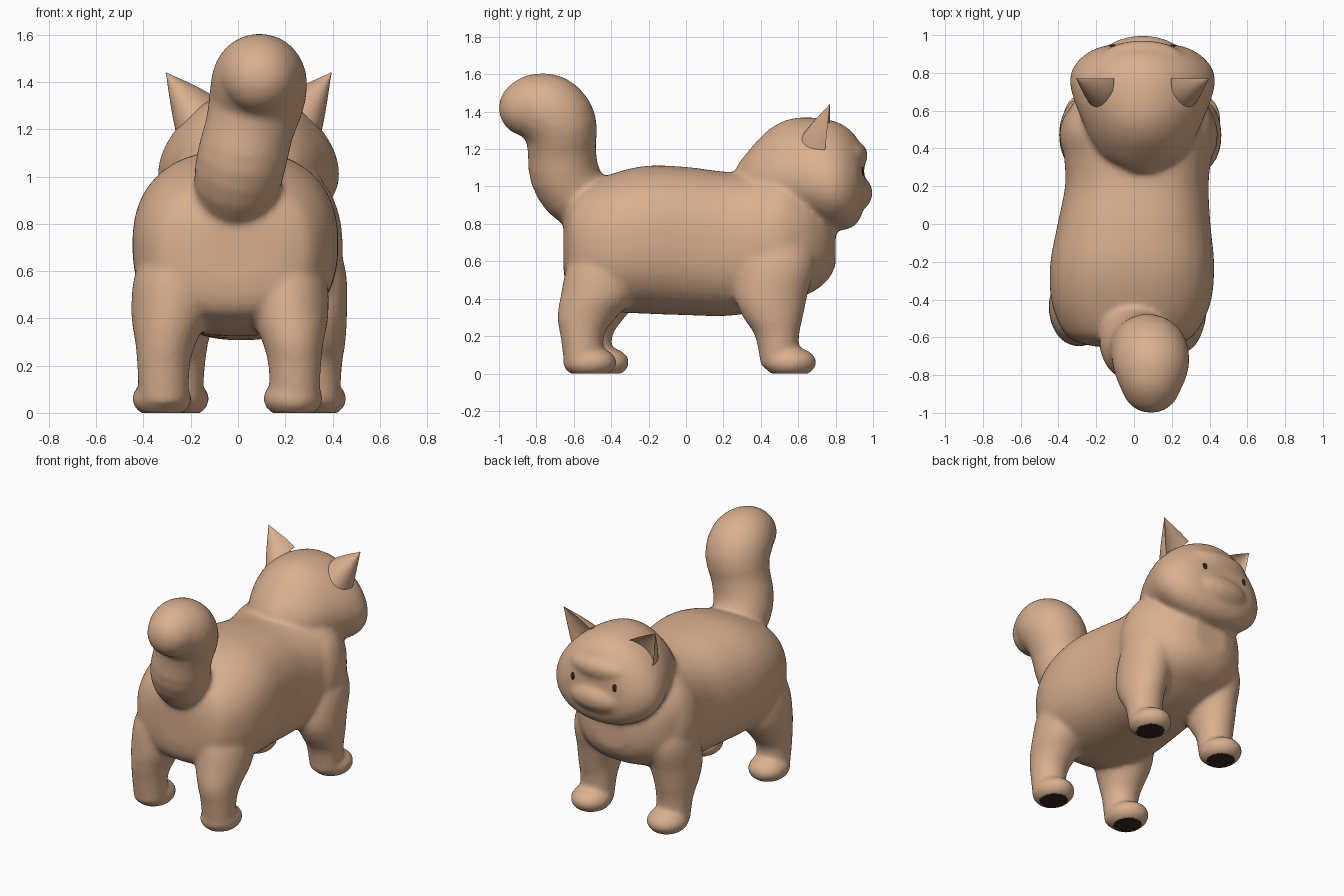
import bpy, bmesh, math
from mathutils import Vector, Matrix

if "Cube" in bpy.data.objects:
    bpy.data.objects.remove(bpy.data.objects["Cube"])

HX = 0.045  # head centre line


def material(name, rgb):
    m = bpy.data.materials.new(name)
    m.diffuse_color = (*rgb, 1)
    m.use_nodes = True
    m.node_tree.nodes["Principled BSDF"].inputs["Base Color"].default_value = m.diffuse_color
    return m


fur = material("tan_fur", (0.69, 0.43, 0.275))
dark = material("dark_brown", (0.035, 0.02, 0.014))


def add_object(name, bm, mats):
    bmesh.ops.recalc_face_normals(bm, faces=bm.faces)
    me = bpy.data.meshes.new(name)
    bm.to_mesh(me)
    bm.free()
    ob = bpy.data.objects.new(name, me)
    bpy.context.collection.objects.link(ob)
    for m in mats:
        me.materials.append(m)
    me.shade_smooth()
    return ob


def spline(keys, steps=4):
    """Catmull-Rom interpolation of a list of tuples."""
    out = []
    n = len(keys)
    for i in range(n - 1):
        a, b, c, d = (keys[max(0, min(n - 1, i + k))] for k in (-1, 0, 1, 2))
        for s in range(steps):
            t = s / steps
            out.append([0.5 * (2 * q + (r - p) * t + (2 * p - 5 * q + 4 * r - w) * t * t
                               + (3 * q - p - 3 * r + w) * t ** 3)
                        for p, q, r, w in zip(a, b, c, d)])
    out.append(list(keys[-1]))
    return out


def loft(bm, rings):
    """Bridge equal point loops and cap both ends."""
    loops = [[bm.verts.new(p) for p in r] for r in rings]
    n = len(loops[0])
    for a, b in zip(loops, loops[1:]):
        for i in range(n):
            j = (i + 1) % n
            bm.faces.new((a[i], a[j], b[j], b[i]))
    bm.faces.new(loops[0])
    bm.faces.new(loops[-1])


def oval(center, u, v, n=40, pear=0.0, power=2.0):
    """Superellipse loop; pear widens the lower half."""
    pts = []
    for i in range(n):
        a = 2 * math.pi * (i + 0.5) / n
        c, s = (math.copysign(abs(f(a)) ** (2 / power), f(a)) for f in (math.cos, math.sin))
        pts.append(center + u * (c * (1 - pear * s)) + v * s)
    return pts


def along_y(bm, keys, **shape):
    """Keys: y, centre x, top z, bottom z, half width."""
    loft(bm, [oval(Vector((cx, y, (t + b) / 2)), Vector((w, 0, 0)),
                   Vector((0, 0, (t - b) / 2)), **shape)
              for y, cx, t, b, w in spline(keys)])


def along_z(bm, keys):
    """Keys: z, centre x, centre y, half width, half depth."""
    loft(bm, [oval(Vector((cx, cy, z)), Vector((rx, 0, 0)), Vector((0, ry, 0)), n=28)
              for z, cx, cy, rx, ry in spline(keys)])


def ball(bm, c, r, n=24, rows=14):
    """Ellipsoid made of stacked ovals."""
    rings = []
    for k in range(rows + 1):
        a = math.pi * (0.04 + 0.92 * k / rows)
        w = math.sin(a)
        rings.append(oval(Vector(c) - Vector((0, 0, r[2] * math.cos(a))),
                          Vector((r[0] * w, 0, 0)), Vector((0, r[1] * w, 0)), n=n))
    loft(bm, rings)


bm = bmesh.new()

# Torso
along_y(bm, [(-.655, -.02, .82, .55, .12), (-.635, -.02, .89, .46, .25),
             (-.58, -.02, .98, .40, .345), (-.42, -.015, 1.06, .335, .42),
             (-.22, -.01, 1.11, .32, .435), (0, 0, 1.105, .312, .405),
             (.2, .015, 1.08, .307, .38), (.35, .02, 1.08, .325, .39),
             (.5, .025, 1.10, .36, .41), (.62, .03, 1.05, .41, .365),
             (.70, .03, .98, .45, .305), (.765, .03, .92, .51, .22),
             (.80, .03, .84, .58, .12)], power=2.4)

# Head, wider at the cheeks
along_y(bm, [(.27, HX, 1.11, .98, .08), (.35, HX, 1.21, .92, .20),
             (.45, HX, 1.31, .85, .27), (.55, HX, 1.36, .82, .315),
             (.65, HX, 1.37, .80, .355), (.75, HX, 1.36, .77, .378),
             (.83, HX, 1.335, .765, .36), (.90, HX, 1.28, .79, .295),
             (.94, HX, 1.20, .85, .21), (.952, HX, 1.13, .93, .11)], pear=0.19)

# Broad muzzle and brow with a shallow fold between them
ball(bm, (HX, .885, .965), (.215, .113, .105))
ball(bm, (HX, .875, 1.165), (.22, .098, .085))

# Hind legs and paws; the left one steps slightly forward
for x, shift in ((-.315, .045), (.24, 0)):
    along_z(bm, [(.04, x, -.545 + shift, .105, .105), (.2, x, -.555 + shift, .112, .117),
                 (.3, x * .97, -.53 + shift, .13, .158),
                 (.42, x * .91, -.465 + shift / 2, .165, .205),
                 (.6, x * .85, -.42, .165, .21), (.8, x * .7, -.40, .10, .14)])
    ball(bm, (x - .007, -.515 + shift * 1.5, .06), (.128, .145, .085))

# Front legs and paws
for x in (-.255, .325):
    along_z(bm, [(.04, x, .5, .105, .1), (.2, x, .487, .116, .118),
                 (.3, x, .465, .13, .16), (.42, x * .96, .455, .15, .195),
                 (.6, x * .93, .49, .155, .2), (.8, x * .85, .50, .12, .14)])
    ball(bm, (x + .005, .555, .06), (.13, .143, .085))
# Shoulders
for x in (-.27, .32):
    ball(bm, (x, .47, .70), (.125, .17, .28))

# Tail, rising then curling backwards
for x, y, z, r in spline([(0, -.48, .91, .14), (-.005, -.585, .96, .175),
                          (.015, -.65, 1.07, .187), (.05, -.665, 1.21, .185),
                          (.08, -.675, 1.33, .198), (.09, -.73, 1.40, .198),
                          (.09, -.80, 1.43, .172), (.09, -.85, 1.42, .152)], 3):
    ball(bm, (x, y, z), (r * 1.03, r, r))

cat = add_object("cat_body", bm, [fur, dark])

# Fuse the parts into one soft skin
rm = cat.modifiers.new("fuse", 'REMESH')
rm.mode = 'VOXEL'
rm.voxel_size = 0.015
rm.use_smooth_shade = True
sm = cat.modifiers.new("soften", 'SMOOTH')
sm.factor = 0.5
sm.iterations = 11
dg = bpy.context.evaluated_depsgraph_get()
skin = bpy.data.meshes.new_from_object(cat.evaluated_get(dg))
cat.modifiers.clear()
cat.data = skin
skin.materials.clear()
skin.materials.append(fur)
skin.materials.append(dark)

# Flat dark paw pads where the skin meets the ground
for v in skin.vertices:
    v.co.z = max(v.co.z, 0.0)
for p in skin.polygons:
    p.material_index = 0
    if p.center.z < 0.05:
        p.material_index = int(all(skin.vertices[i].co.z < 0.002 for i in p.vertices))
skin.shade_smooth()
skin.update()
bpy.context.view_layer.update()

# Ears: cupped crescents tapering to a point
for s, name in ((-1, "left_ear"), (1, "right_ear")):
    outer = Vector((HX + s * .30, .74, 1.16))
    inner = Vector((HX + s * .15, .77, 1.34))
    back = Vector((HX + s * .225, .605, 1.235))
    tip = Vector((HX + s * .35, .77, 1.44))
    mid = (outer + inner) / 2
    bm = bmesh.new()
    rings = []
    for k in range(13):
        t = k / 12
        size = max(1 - t ** 1.15, 0.02)
        c = mid.lerp(tip, t)
        ring = []
        for i in range(32):
            a = 2 * math.pi * i / 32
            depth = math.sin(a) if a <= math.pi else -math.sin(a) * 0.4
            ring.append(c + ((outer - mid) * math.cos(a) + (back - mid) * depth) * size)
        rings.append(ring)
    loft(bm, rings)
    ear = add_object(name, bm, [fur])
    ear.data.set_sharp_from_angle(angle=math.radians(50))

# Eyes: small thin ovals resting on the face
for s, name in ((-1, "left_eye"), (1, "right_eye")):
    hit, loc, nor, _ = cat.ray_cast(Vector((HX + s * .16, 2, 1.08)), Vector((0, -1, 0)))
    if not hit:
        loc, nor = Vector((HX + s * .16, .93, 1.08)), Vector((0, 1, 0))
    bm = bmesh.new()
    bmesh.ops.create_uvsphere(bm, u_segments=16, v_segments=8, radius=1,
                              matrix=Matrix.Diagonal((.016, .025, .0045, 1)))
    rot = nor.to_track_quat('Z', 'Y').to_matrix().to_4x4()
    bm.transform(Matrix.Translation(loc) @ rot)
    add_object(name, bm, [dark])
